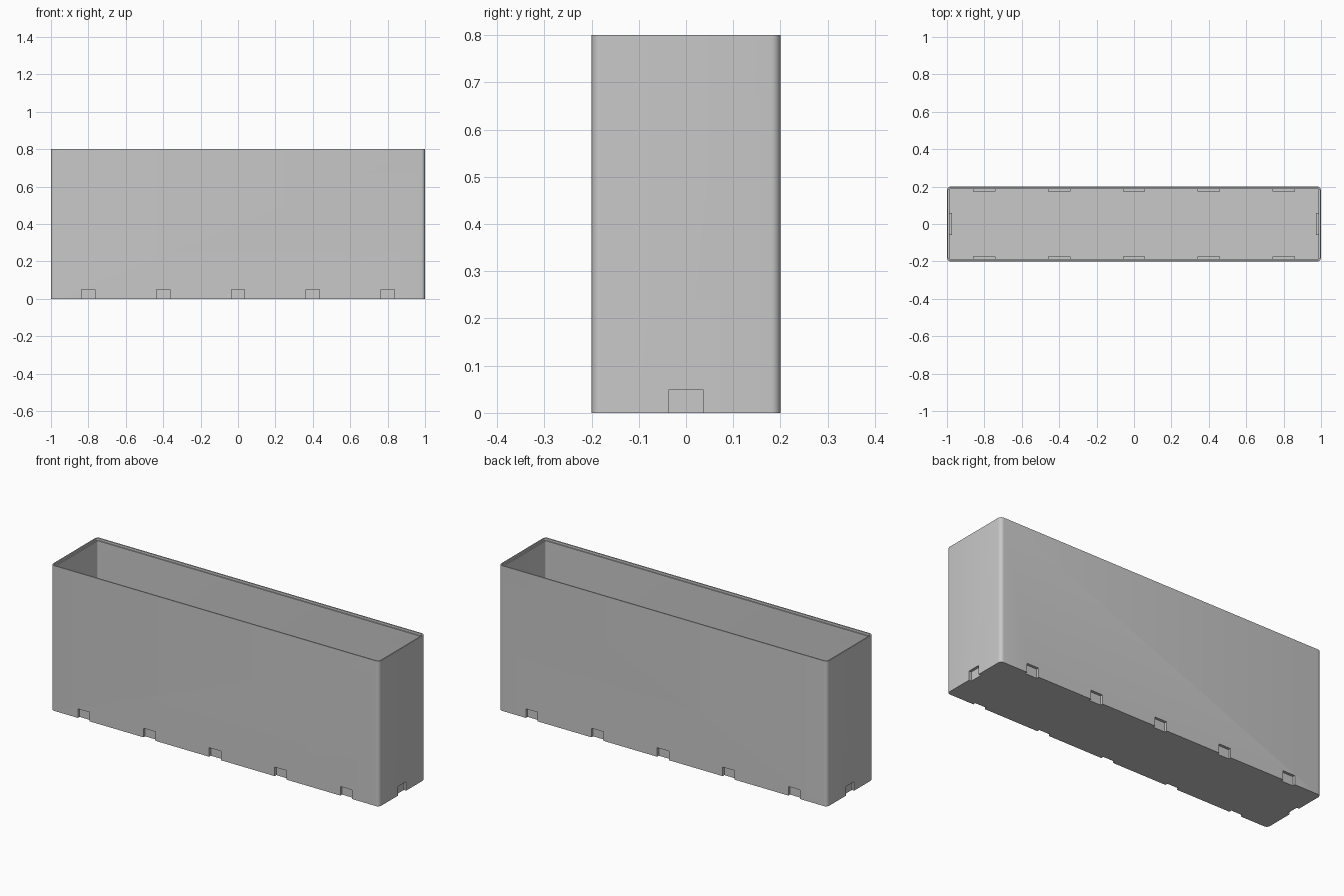
import bpy
import bmesh
import math

old = bpy.data.objects.get("Cube")
if old:
    bpy.data.objects.remove(old, do_unlink=True)

HALF_X, HALF_Y, HEIGHT = 1.0, 0.2, 0.8
WALL, LIP, FLOOR, RADIUS = 0.0125, 0.0065, 0.0125, 0.02

grey = bpy.data.materials.new("matte grey")
grey.use_nodes = True
grey.diffuse_color = (0.58, 0.58, 0.58, 1)
grey.node_tree.nodes["Principled BSDF"].inputs["Base Color"].default_value = grey.diffuse_color


def make_object(name, bm):
    bmesh.ops.recalc_face_normals(bm, faces=bm.faces)
    mesh = bpy.data.meshes.new(name)
    bm.to_mesh(mesh)
    bm.free()
    mesh.materials.append(grey)
    obj = bpy.data.objects.new(name, mesh)
    bpy.context.collection.objects.link(obj)
    return obj


def rounded_ring(bm, inset, z, steps=6):
    """Rounded rectangle of vertices, inset from the outer wall."""
    r = RADIUS - inset
    ring = []
    for quarter, (sx, sy) in enumerate([(1, 1), (-1, 1), (-1, -1), (1, -1)]):
        for i in range(steps + 1):
            a = (quarter + i / steps) * math.pi / 2
            ring.append(bm.verts.new((sx * (HALF_X - RADIUS) + r * math.cos(a),
                                      sy * (HALF_Y - RADIUS) + r * math.sin(a), z)))
    return ring


def add_box(bm, low, high):
    verts = bmesh.ops.create_cube(bm, size=1)["verts"]
    for v in verts:
        v.co = [(a + b) / 2 + c * (b - a) for a, b, c in zip(low, high, v.co)]


def boxes_along_walls(name, half_width, inner, outer, z0, z1):
    """Five boxes on each long wall and one on each end wall.
    inner and outer are depths measured inward from the outer surface."""
    bm = bmesh.new()
    for side in (-1, 1):
        y0, y1 = sorted((side * (HALF_Y - inner), side * (HALF_Y - outer)))
        for i in range(-2, 3):
            x = i * 0.4
            add_box(bm, (x - half_width, y0, z0), (x + half_width, y1, z1))
        x0, x1 = sorted((side * (HALF_X - inner), side * (HALF_X - outer)))
        add_box(bm, (x0, -half_width, z0), (x1, half_width, z1))
    return make_object(name, bm)


def apply_boolean(target, tool, operation):
    tool.hide_render = True
    mod = target.modifiers.new(operation.lower(), "BOOLEAN")
    mod.operation, mod.object, mod.solver = operation, tool, "EXACT"
    bpy.context.view_layer.objects.active = target
    bpy.ops.object.modifier_apply(modifier=mod.name)
    bpy.data.objects.remove(tool, do_unlink=True)


# Open box: outer wall, stepped rim, inner wall and floor
bm = bmesh.new()
profile = [(0, 0), (0, HEIGHT), (LIP, HEIGHT), (LIP, HEIGHT - WALL),
           (WALL, HEIGHT - WALL), (WALL, FLOOR)]
rings = [rounded_ring(bm, inset, z) for inset, z in profile]
for a, b in zip(rings, rings[1:]):
    for i in range(len(a)):
        j = (i + 1) % len(a)
        bm.faces.new((a[i], a[j], b[j], b[i]))
bm.faces.new(rings[0])
bm.faces.new(rings[-1])
box = make_object("open_box", bm)

# Raised pocket housings inside, then notches cut from outside
housings = boxes_along_walls("pocket_housings", 0.06, 0.027, 0.008, 0.006, 0.0625)
apply_boolean(box, housings, "UNION")
notches = boxes_along_walls("notch_cutters", 0.036, 0.0145, -0.05, -0.05, 0.05)
apply_boolean(box, notches, "DIFFERENCE")

# Smooth rounded corners, sharp edges elsewhere
bpy.ops.object.select_all(action="DESELECT")
box.select_set(True)
bpy.context.view_layer.objects.active = box
bpy.ops.object.shade_smooth_by_angle(angle=math.radians(30))
